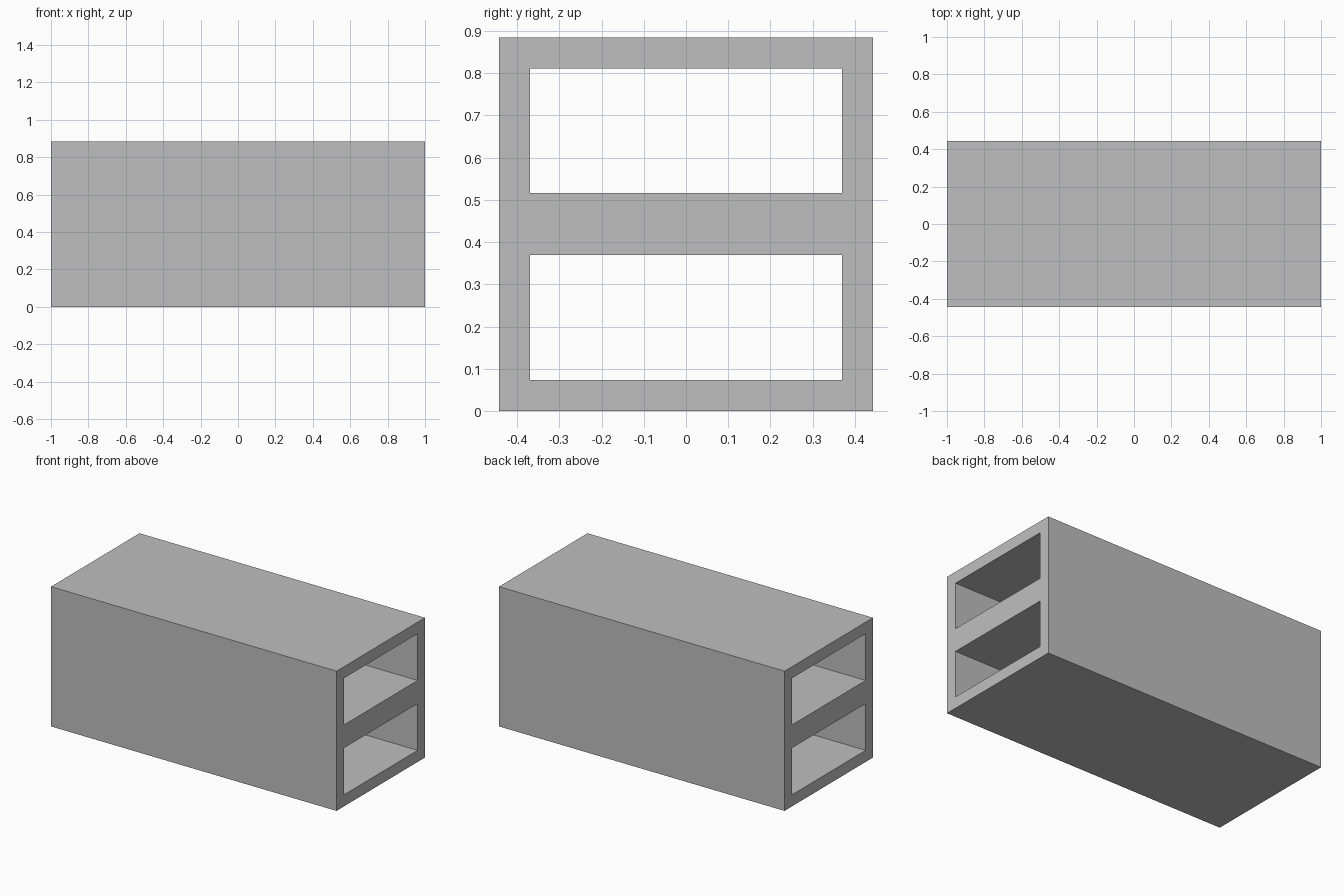
import bpy

if "Cube" in bpy.data.objects:
    bpy.data.objects.remove(bpy.data.objects["Cube"], do_unlink=True)

LENGTH, SIDE, WALL = 2.0, 0.885, 0.0735
half = SIDE / 2

grey = bpy.data.materials.new("light grey")
grey.use_nodes = True
colour = (0.52, 0.52, 0.52, 1)
grey.diffuse_color = colour
grey.node_tree.nodes["Principled BSDF"].inputs["Base Color"].default_value = colour


def box(name, size, z):
    """Box centred on the long axis at height z."""
    bpy.ops.mesh.primitive_cube_add(size=1, location=(0, 0, z))
    obj = bpy.context.object
    obj.name = name
    obj.scale = size
    bpy.ops.object.transform_apply(location=True, rotation=False, scale=True)
    obj.data.materials.append(grey)
    return obj


# Solid outer block
body = box("double_duct", (LENGTH, SIDE, SIDE), half)

# Two rectangular channels, one above the other, running right through
for level, name in enumerate(("lower_channel_cutter", "upper_channel_cutter")):
    cutter = box(name, (LENGTH + 0.2, SIDE - 2 * WALL, half - 2 * WALL), half * (level + 0.5))
    cutter.hide_render = True
    cut = body.modifiers.new(name, 'BOOLEAN')
    cut.operation = 'DIFFERENCE'
    cut.solver = 'EXACT'
    cut.object = cutter
    bpy.context.view_layer.objects.active = body
    bpy.ops.object.modifier_apply(modifier=cut.name)
    bpy.data.objects.remove(cutter, do_unlink=True)
